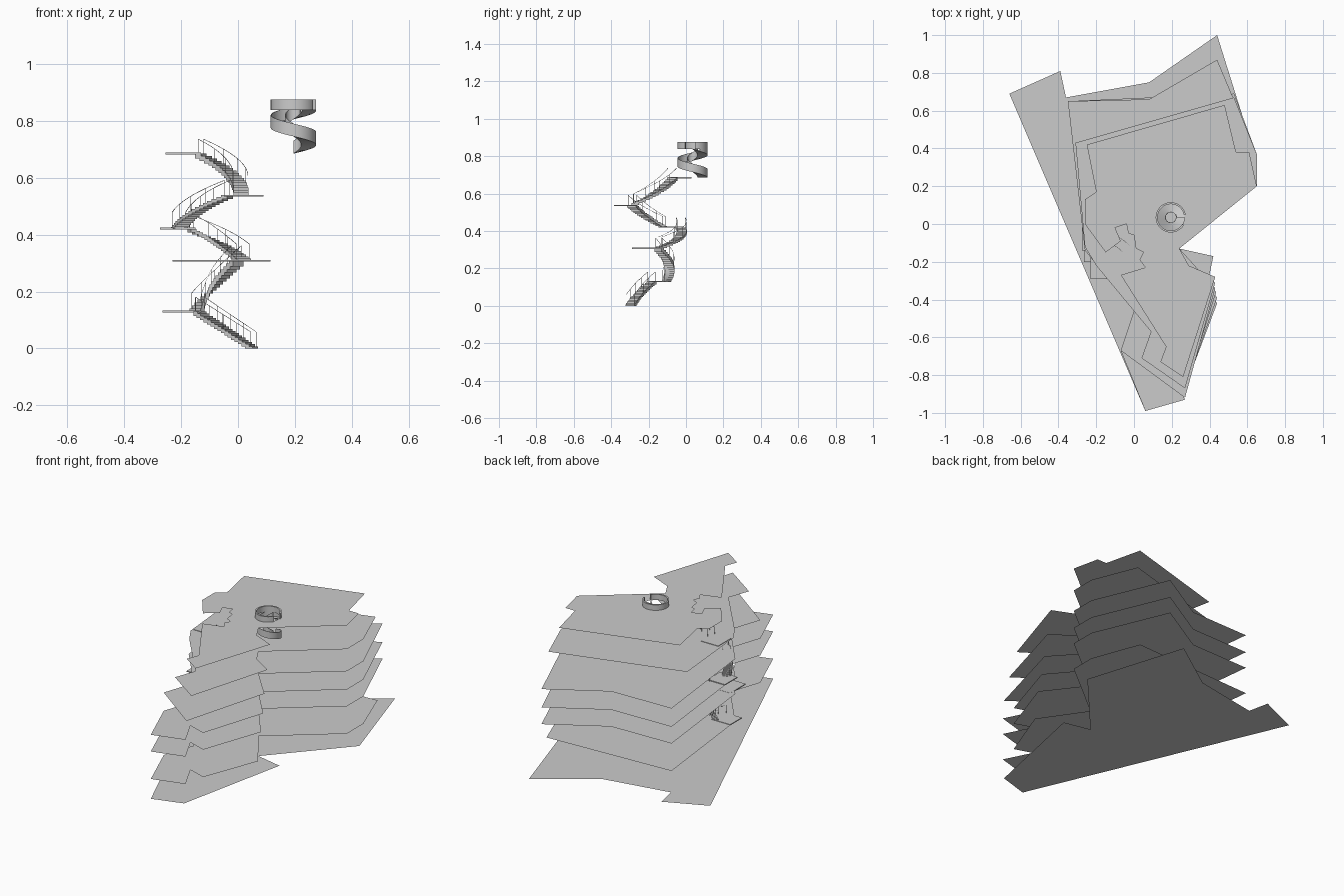
import bpy, bmesh
from math import sin, cos, pi, radians
from mathutils import Vector

if "Cube" in bpy.data.objects:
    bpy.data.objects.remove(bpy.data.objects["Cube"])


def finish(bm, name):
    me = bpy.data.meshes.new(name)
    bm.to_mesh(me)
    bm.free()
    ob = bpy.data.objects.new(name, me)
    bpy.context.collection.objects.link(ob)
    return ob


def slab(name, z, outline, hole=None):
    """Paper-thin floor plate from an outline, with an optional round hole."""
    bm = bmesh.new()
    for loop in [outline] + ([hole] if hole else []):
        vs = [bm.verts.new((x, y, z)) for x, y in loop]
        for i in range(len(vs)):
            bm.edges.new((vs[i - 1], vs[i]))
    bmesh.ops.triangle_fill(bm, use_beauty=True, use_dissolve=False,
                            edges=bm.edges[:], normal=(0, 0, 1))
    bmesh.ops.recalc_face_normals(bm, faces=bm.faces[:])
    for f in bm.faces:
        if f.normal.z < 0:
            f.normal_flip()
    bmesh.ops.dissolve_limit(bm, angle_limit=0.01, verts=bm.verts[:], edges=bm.edges[:])
    finish(bm, name)


def box(bm, c, along, half_l, half_w, z0, z1):
    """Box centred at c in plan, turned to the direction 'along'."""
    d = Vector((along.x, along.y, 0)).normalized()
    n = Vector((-d.y, d.x, 0))
    p = Vector((c.x, c.y, 0))
    rows = []
    for z in (z0, z1):
        rows.append([bm.verts.new(p + d * a * half_l + n * b * half_w + Vector((0, 0, z)))
                     for a, b in ((-1, -1), (1, -1), (1, 1), (-1, 1))])
    lo, hi = rows
    bm.faces.new(lo[::-1])
    bm.faces.new(hi)
    for i in range(4):
        j = (i + 1) % 4
        bm.faces.new((lo[i], lo[j], hi[j], hi[i]))


# floor plates
EAST = [(.65, .37), (.65, .2), (.24, -.13)]
BACK = [(-.35, .65), (.08, .66), (.44, .87)]
WEST = [(-.07, -.67), (0, -.46), (-.26, -.14)]


def front(tip):
    return [tip, (.30, -.79), (.18, -.75), (.27, -.93), (.06, -.99)]


slab("ground_plate", 0, [(.06, -.99), (.26, -.93), (.42, -.17), (.24, -.13), (.65, .33),
                         (.44, 1), (.08, .75), (-.36, .67), (-.39, .81), (-.66, .69)])
slab("floor_1", .13, [(-.35, .65), (.53, .67 + .02)] + EAST + front((.44, -.42)) + WEST)
slab("floor_2", .31, BACK + EAST + front((.44, -.39)) + WEST)
slab("floor_3", .42, BACK + EAST + front((.435, -.36)) + WEST)
slab("floor_4", .54, BACK + EAST + [(.43, -.34), (.27, -.92)] + WEST)
slab("floor_5", .685, [(-.31, .43), (.53, .67)] + EAST +
     [(.29, -.22), (.43, -.31), (.27, -.87), (.04, -.71), (.09, -.57), (0, -.46),
      (-.2, -.22), (-.26, -.12)])
CX, CY, R, RI = .195, .035, .08, .03
ring = [(CX + .072 * cos(2 * pi * i / 40), CY + .072 * sin(2 * pi * i / 40)) for i in range(40)]
slab("roof_plate", .84,
     [(-.25, .42), (.48, .63), (.54, .38), (.61, .38), (.65, .2), (.24, -.13), (.29, -.22),
      (.43, -.28), (.26, -.81), (.14, -.73), (.17, -.65), (-.07, -.27), (.06, -.23),
      (.03, -.19), (.05, -.15), (.01, -.13), (0, -.06), (-.03, -.05), (-.04, 0),
      (-.1, -.02), (-.07, -.09), (-.15, -.15), (-.26, 0), (-.26, .13), (-.2, .17)], ring)


# curved stair flights with railings
def path_point(a, b, c, t):
    """Quadratic curve in plan, even rise in height."""
    p = a.lerp(b, t).lerp(b.lerp(c, t), t)
    p.z = a.z + (c.z - a.z) * t
    return p


def flight(name, a, b, c, steps=17, half_w=.026):
    a, b, c = Vector(a), Vector(b), Vector(c)
    rise = (c.z - a.z) / steps
    bm, rb = bmesh.new(), bmesh.new()
    tops = {-1: [], 1: []}
    for i in range(steps):
        p = path_point(a, b, c, (i + .5) / steps)
        d = path_point(a, b, c, (i + 1) / steps) - path_point(a, b, c, i / steps)
        length = Vector((d.x, d.y)).length
        z = a.z + rise * (i + 1)
        box(bm, p, d, length * .6, half_w, max(z - rise * 2, a.z), z)
        n = Vector((-d.y, d.x, 0)).normalized()
        for s in (-1, 1):
            q = p + n * s * half_w * .95
            tops[s].append(Vector((q.x, q.y, z + .05)))
            if i % 4 == 0 or i == steps - 1:
                box(rb, q, d, .0007, .0007, z, z + .05)
    # handrails
    for pts in tops.values():
        for p, q in zip(pts, pts[1:]):
            n = Vector((-(q - p).y, (q - p).x, 0)).normalized() * .0008
            up = Vector((0, 0, .0016))
            s0 = [rb.verts.new(p + o) for o in (-n, n, n + up, up - n)]
            s1 = [rb.verts.new(q + o) for o in (-n, n, n + up, up - n)]
            for k in range(4):
                j = (k + 1) % 4
                rb.faces.new((s0[k], s0[j], s1[j], s1[k]))
    finish(bm, name)
    finish(rb, name + "_railing")


flight("stair_1", (.06, -.30, 0), (-.04, -.26, .06), (-.14, -.18, .13))
flight("stair_2", (-.15, -.11, .13), (-.10, -.05, .22), (.0, -.15, .31))
flight("stair_3", (.02, -.15, .31), (-.04, .01, .37), (-.17, -.03, .42))
flight("stair_4", (-.21, -.11, .42), (-.18, -.23, .48), (-.03, -.29, .54))
flight("stair_5", (.01, -.29, .54), (.02, -.13, .62), (-.14, -.07, .685))

# landings
for i, (x0, x1, y0, y1, z) in enumerate((
        (-.265, -.13, -.2, -.08, .13), (-.23, .115, -.29, -.13, .308), (-.275, -.15, -.14, -.01, .422),
        (-.05, .09, -.385, -.26, .537), (-.255, -.13, -.1, .03, .685))):
    bm = bmesh.new()
    box(bm, Vector(((x0 + x1) / 2, (y0 + y1) / 2, 0)), Vector((1, 0, 0)),
        (x1 - x0) / 2, (y1 - y0) / 2, z - .003, z + .003)
    finish(bm, "landing_%d" % (i + 1))


# spiral ramp and roof parapet
def sweep(name, section, a0, a1, z0, z1, n=72, closed=True):
    """Sweep a (radius, height) section around the spiral centre."""
    bm = bmesh.new()
    prev = None
    for i in range(n + 1):
        t = i / n
        a = radians(a0 + (a1 - a0) * t)
        row = [bm.verts.new((CX + r * cos(a), CY + r * sin(a), z0 + (z1 - z0) * t + h))
               for r, h in section]
        if prev:
            for k in range(len(row)):
                j = (k + 1) % len(row)
                bm.faces.new((prev[k], prev[j], row[j], row[k]))
        else:
            bm.faces.new(row)
        prev = row
    bm.faces.new(prev[::-1])
    bmesh.ops.recalc_face_normals(bm, faces=bm.faces[:])
    ob = finish(bm, name)
    bpy.context.view_layer.objects.active = ob
    ob.select_set(True)
    bpy.ops.object.shade_smooth_by_angle()
    ob.select_set(False)


def wall(r0, r1, h0, h1):
    return [(r0, h0), (r1, h0), (r1, h1), (r0, h1)]


sweep("spiral_ramp", wall(RI, R, 0, .004), 90, -360, .685, .836)
sweep("spiral_outer_wall", wall(R - .003, R, 0, .045), 90, -330, .685, .826)
sweep("spiral_inner_wall", wall(RI - .003, RI, 0, .045), 90, -330, .685, .826)
sweep("roof_parapet", wall(.07, R, 0, .038), 10, 330, .838, .838)
